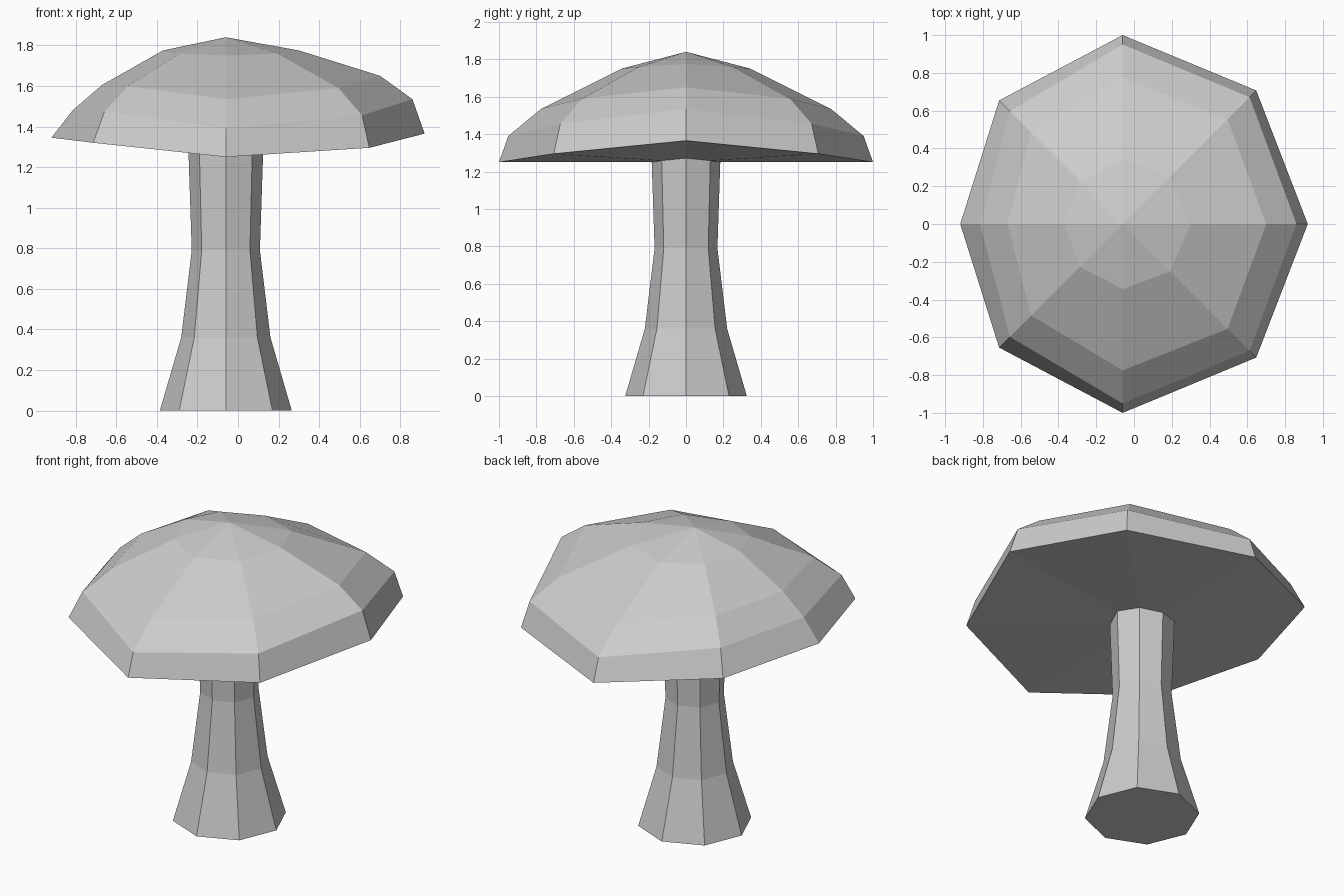
import bpy
import bmesh
from math import cos, sin, radians

default_cube = bpy.data.objects.get("Cube")
if default_cube:
    bpy.data.objects.remove(default_cube, do_unlink=True)

SIDES = 8
AXIS_X = -0.06

# One plain grey for the whole mushroom
grey = bpy.data.materials.new("plain grey")
grey.use_nodes = True
colour = (0.6, 0.6, 0.6, 1)
grey.diffuse_color = colour
grey.node_tree.nodes["Principled BSDF"].inputs["Base Color"].default_value = colour


def add_lathe(name, meridians, bottom_z, top_z):
    """Skin eight (radius, height) profiles around the axis and close both ends with fans."""
    bm = bmesh.new()
    columns = []
    for i, profile in enumerate(meridians):
        angle = radians(360 * i / SIDES)
        columns.append([bm.verts.new((AXIS_X + r * cos(angle), r * sin(angle), z))
                        for r, z in profile])
    bottom = bm.verts.new((AXIS_X, 0, bottom_z))
    top = bm.verts.new((AXIS_X, 0, top_z))
    for i, here in enumerate(columns):
        there = columns[(i + 1) % SIDES]
        bm.faces.new((bottom, there[0], here[0]))
        for low in range(len(here) - 1):
            bm.faces.new((here[low], there[low], there[low + 1], here[low + 1]))
        bm.faces.new((here[-1], there[-1], top))
    bmesh.ops.recalc_face_normals(bm, faces=bm.faces)
    mesh = bpy.data.meshes.new(name)
    bm.to_mesh(mesh)
    bm.free()
    mesh.materials.append(grey)
    obj = bpy.data.objects.new(name, mesh)
    bpy.context.collection.objects.link(obj)
    return obj


# Stem: flared octagonal column running into the cap
stem_profile = [(0.325, 0), (0.22, 0.36), (0.168, 0.79), (0.185, 1.3)]
add_lathe("stem", [stem_profile] * SIDES, 0, 1.3)

# Cap: uneven dome, profiles from rim to crown, mirrored front to back
left = [(0.98, 1.365), (0.92, 1.535), (0.76, 1.65), (0.36, 1.775)]
left_diagonal = [(1.0, 1.295), (0.95, 1.455), (0.785, 1.59), (0.355, 1.76)]
front = [(1.0, 1.25), (0.95, 1.39), (0.775, 1.535), (0.345, 1.75)]
right_diagonal = [(0.925, 1.32), (0.845, 1.475), (0.685, 1.6), (0.32, 1.76)]
right = [(0.86, 1.345), (0.755, 1.48), (0.61, 1.605), (0.31, 1.775)]
half = [left_diagonal, front, right_diagonal]
add_lathe("cap", [left] + half + [right] + half[::-1], 1.25, 1.84)
